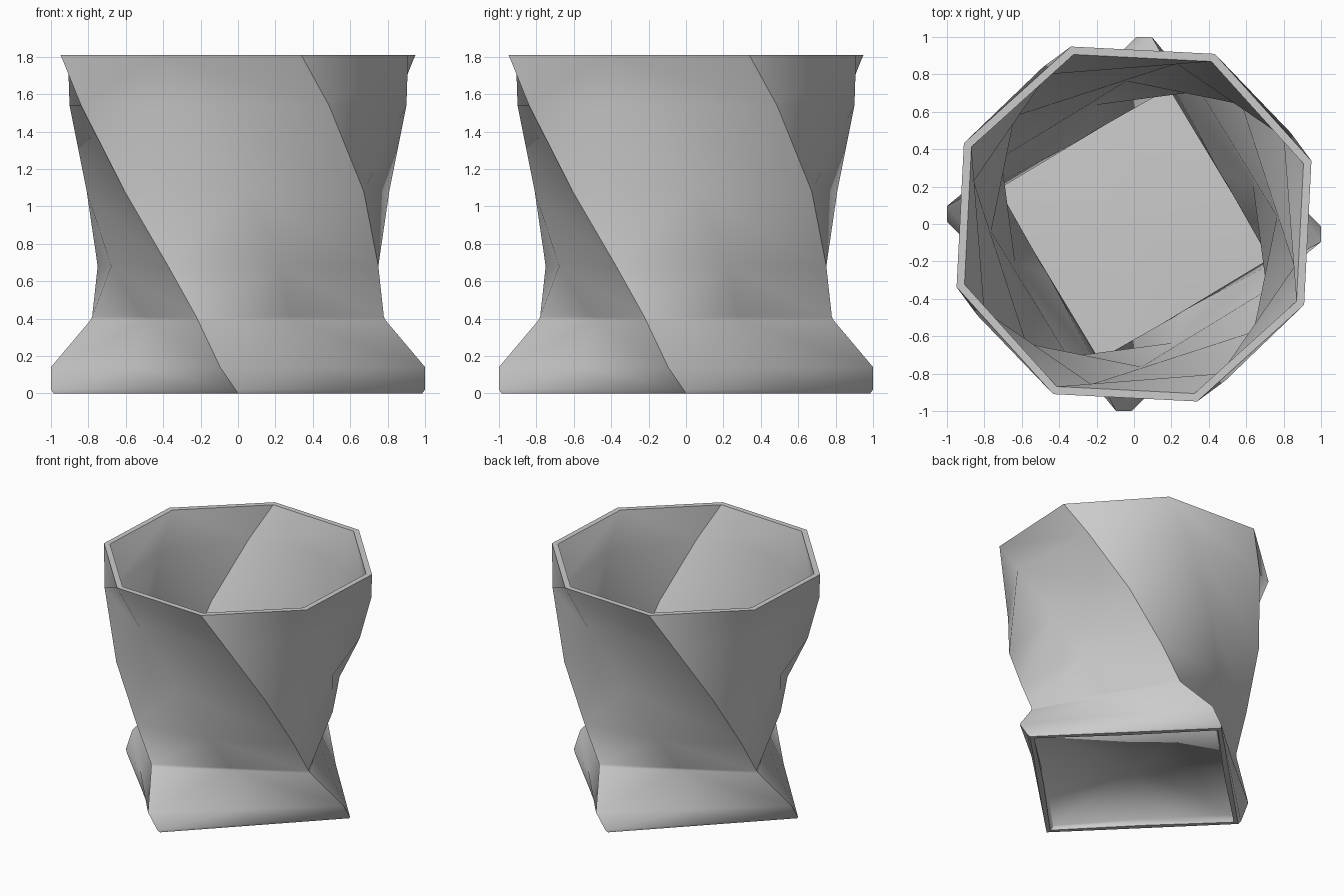
import bpy, bmesh
from math import cos, sin, radians

if "Cube" in bpy.data.objects:
    bpy.data.objects.remove(bpy.data.objects["Cube"], do_unlink=True)

TWIST = -38.9          # degrees per unit of height
WALL = 0.045

mat = bpy.data.materials.new("plain grey")
mat.use_nodes = True
grey = (0.6, 0.6, 0.6, 1)
mat.diffuse_color = grey
mat.node_tree.nodes["Principled BSDF"].inputs["Base Color"].default_value = grey

# (height, corner radius, mid-side radius): square foot to octagonal rim
FOOT = [(0, 0.985, 0.697), (0.02, 1.0, 0.707), (0.14, 1.005, 0.711)]
BODY = [(0.39, 0.818, 0.578), (0.41, 0.811, 0.582), (0.68, 0.838, 0.715),
        (1.08, 0.905, 0.81), (1.54, 0.97, 0.932), (1.81, 1.007, 1.007)]

bm = bmesh.new()


def ring(z, corner, mid, inset=0.0):
    pts = []
    for i in range(8):
        r = (mid if i % 2 else corner) - inset
        a = radians(45 * i + TWIST * z)
        pts.append(bm.verts.new((r * cos(a), r * sin(a), z)))
    return pts


def bridge(a, b):
    low, high = (a, b) if a[0].co.z <= b[0].co.z else (b, a)
    for i in range(8):
        j = (i + 1) % 8
        # fold each panel from its lower corner to the upper mid-side
        if i % 2:
            bm.faces.new((low[i], low[j], high[i]))
            bm.faces.new((low[j], high[j], high[i]))
        else:
            bm.faces.new((low[i], low[j], high[j]))
            bm.faces.new((low[i], high[j], high[i]))
    # the four twisted corners stay crisp
    for i in range(0, 8, 2):
        bm.edges.get((a[i], b[i])).smooth = False


def crisp(loop):
    for i in range(8):
        bm.edges.get((loop[i], loop[(i + 1) % 8])).smooth = False


def cap(loop, z):
    centre = bm.verts.new((0, 0, z))
    for i in range(8):
        bm.faces.new((loop[i], loop[(i + 1) % 8], centre))


# Outer wall, rim and inner wall as one continuous skin
outer = [ring(*p) for p in FOOT + BODY]
inner = [ring(*p, WALL) for p in reversed(BODY)]
floor = ring(0.13, 0.95, 0.672, WALL)
# Hollow under the floor, rising gently to its centre
foot = [ring(0.05, 0.985, 0.697, WALL), ring(0, 0.985, 0.697, WALL * 0.9)]
skin = outer + inner + [floor]
for a, b in zip(skin, skin[1:]):
    bridge(a, b)
bridge(foot[0], foot[1])
bridge(foot[1], outer[0])
cap(floor, 0.17)
cap(foot[0], 0.125)
for loop in (outer[0], outer[-1], inner[0], floor, foot[1]):
    crisp(loop)

for f in bm.faces:
    f.smooth = True
bmesh.ops.recalc_face_normals(bm, faces=bm.faces)
mesh = bpy.data.meshes.new("twisted_pot")
bm.to_mesh(mesh)
bm.free()
mesh.materials.append(mat)
pot = bpy.data.objects.new("twisted_pot", mesh)
bpy.context.scene.collection.objects.link(pot)
